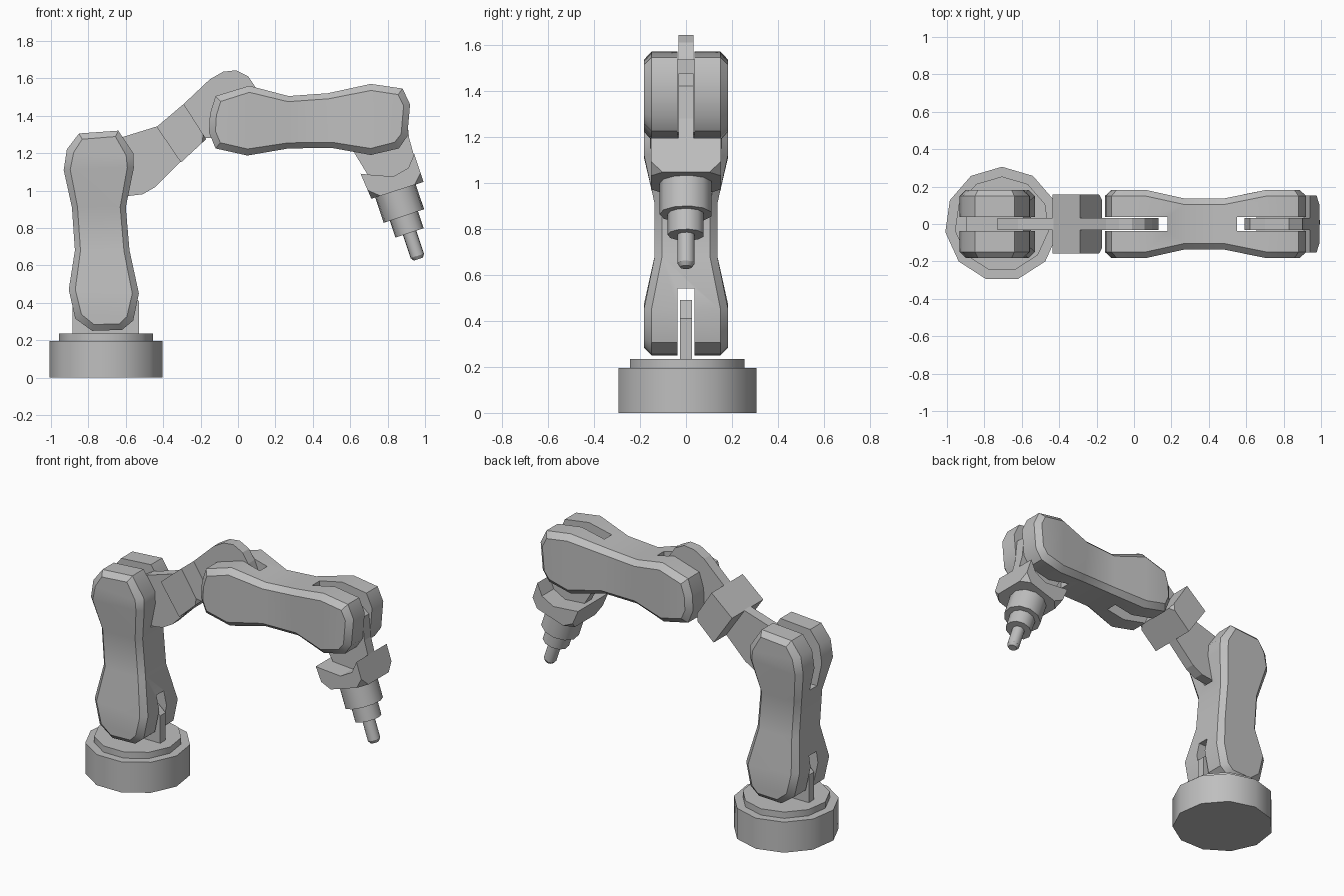
import bpy, bmesh, math
from mathutils import Vector, Matrix

cube = bpy.data.objects.get("Cube")
if cube:
    bpy.data.objects.remove(cube, do_unlink=True)

grey = bpy.data.materials.new("plain_grey")
grey.use_nodes = True
COLOUR = (0.52, 0.52, 0.52, 1)
grey.diffuse_color = COLOUR
grey.node_tree.nodes["Principled BSDF"].inputs["Base Color"].default_value = COLOUR


def finish(name, bm):
    """Turn a bmesh into a grey object."""
    bmesh.ops.recalc_face_normals(bm, faces=bm.faces[:])
    mesh = bpy.data.meshes.new(name)
    bm.to_mesh(mesh)
    bm.free()
    mesh.materials.append(grey)
    ob = bpy.data.objects.new(name, mesh)
    bpy.context.collection.objects.link(ob)
    return ob


def smooth(ob, degrees=35):
    bpy.ops.object.select_all(action='DESELECT')
    ob.select_set(True)
    bpy.context.view_layer.objects.active = ob
    bpy.ops.object.shade_smooth_by_angle(angle=math.radians(degrees))


def plate(name, profile, half, corners=(), bevel=0.05):
    """Extrude an x-z profile to y = +-half, cutting the given corners."""
    bm = bmesh.new()
    rings = [[bm.verts.new((x, y, z)) for x, z in profile] for y in (-half, half)]
    n = len(profile)
    for ring in rings:
        bm.faces.new(ring)
    for i in range(n):
        j = (i + 1) % n
        bm.faces.new((rings[0][i], rings[0][j], rings[1][j], rings[1][i]))
    cut = [ring[i] for ring in rings for i in corners]
    if cut:
        bmesh.ops.bevel(bm, geom=cut, offset=bevel, segments=1, affect='VERTICES')
    return finish(name, bm)


def cylinder(name, start, axis, length, r1, r2=None, sides=11):
    """Cylinder or cone running from start along axis."""
    bm = bmesh.new()
    bmesh.ops.create_cone(bm, cap_ends=True, segments=sides, radius1=r1,
                          radius2=r1 if r2 is None else r2, depth=length)
    axis = Vector(axis).normalized()
    # First vertex of the ring points along +x
    side = Vector((0, 1, 0)).cross(axis)
    frame = Matrix((side, axis.cross(side), axis)).transposed().to_4x4()
    spin = Matrix.Rotation(0 if axis.z > 0 else math.pi, 4, 'Z')
    centre = Vector(start) + axis * length / 2
    bm.transform(Matrix.Translation(centre) @ frame @ spin)
    ob = finish(name, bm)
    smooth(ob)
    return ob


def inset(points, amounts):
    """Move each point of a closed outline towards its inside."""
    area = sum(a.cross(b) for a, b in zip(points, points[1:] + points[:1]))
    sign = 1 if area > 0 else -1
    result = []
    for i, p in enumerate(points):
        a = (p - points[i - 1]).normalized()
        b = (points[(i + 1) % len(points)] - p).normalized()
        t = (a + b).normalized()
        result.append(p + Vector((-t.y, t.x)) * sign * amounts[i])
    return result


WIDTHS = (0.183, 0.183, 0.183, 0.137, 0.137, 0.183, 0.183, 0.183)
INSETS = (0.035, 0.04, 0.035, 0.03, 0.03, 0.035, 0.04, 0.035)


def arm(name, side_a, side_b, slots):
    """Waisted, chamfered arm from paired outline points, slotted at both ends."""
    outline = [Vector(p) for p in side_a] + [Vector(p) for p in reversed(side_b)]
    widths = WIDTHS + WIDTHS[::-1]
    inner = inset(outline, INSETS + INSETS[::-1])
    n, m = len(outline), len(side_a)
    bm = bmesh.new()

    def ring(points, sign, drop):
        return [bm.verts.new((p.x, sign * (w - drop), p.y)) for p, w in zip(points, widths)]

    rings = [ring(inner, -1, 0), ring(outline, -1, 0.033),
             ring(outline, 1, 0.033), ring(inner, 1, 0)]
    for r, s in zip(rings, rings[1:]):
        for i in range(n):
            j = (i + 1) % n
            bm.faces.new((r[i], r[j], s[j], s[i]))
    for r in (rings[0], rings[3]):
        for i in range(m - 1):
            bm.faces.new((r[i], r[i + 1], r[n - 2 - i], r[n - 1 - i]))
    ob = finish(name, bm)
    # Fork slots
    for x0, x1, z0, z1 in slots:
        cutter = plate("slot_cutter", [(x0, z0), (x1, z0), (x1, z1), (x0, z1)], 0.037)
        mod = ob.modifiers.new("slot", 'BOOLEAN')
        mod.operation = 'DIFFERENCE'
        mod.solver = 'EXACT'
        mod.object = cutter
        bpy.context.view_layer.objects.active = ob
        bpy.ops.object.modifier_apply(modifier=mod.name)
        bpy.data.objects.remove(cutter, do_unlink=True)
    smooth(ob)
    return ob


# Round base and turntable
cylinder("base", (-0.706, 0, 0), (0, 0, 1), 0.195, 0.306)
cylinder("turntable", (-0.706, 0, 0.19), (0, 0, 1), 0.045, 0.254)

# Fin carrying the lower arm
plate("base_fin", [(-0.885, 0.23), (-0.53, 0.23), (-0.53, 0.41),
                   (-0.62, 0.49), (-0.80, 0.49), (-0.885, 0.41)], 0.027)

# Lower arm
arm("lower_arm",
    [(-0.78, 0.25), (-0.87, 0.315), (-0.905, 0.47), (-0.872, 0.68),
     (-0.888, 0.91), (-0.932, 1.11), (-0.915, 1.22), (-0.85, 1.305)],
    [(-0.62, 0.255), (-0.56, 0.305), (-0.53, 0.45), (-0.58, 0.68),
     (-0.60, 0.91), (-0.557, 1.12), (-0.56, 1.20), (-0.64, 1.32)],
    [(-1.1, -0.4, 0.1, 0.54), (-1.1, -0.4, 0.96, 1.5)])

# Elbow: link plate, cross block, second link plate
plate("elbow_link_lower",
      [(-0.73, 1.22), (-0.73, 1.06), (-0.68, 0.99), (-0.59, 0.97), (-0.51, 0.98),
       (-0.44, 1.02), (-0.29, 1.17), (-0.41, 1.35), (-0.62, 1.285)], 0.033)
plate("elbow_block", [(-0.435, 1.34), (-0.29, 1.463), (-0.17, 1.275), (-0.305, 1.15)],
      0.157, corners=(2,), bevel=0.03)
plate("elbow_link_upper",
      [(-0.29, 1.463), (-0.15, 1.595), (-0.08, 1.635), (-0.01, 1.643), (0.055, 1.61),
       (0.095, 1.55), (0.13, 1.46), (0.11, 1.36), (0.03, 1.29), (-0.18, 1.28)], 0.033)

# Upper arm
arm("upper_arm",
    [(-0.15, 1.41), (-0.12, 1.505), (0.06, 1.56), (0.27, 1.505),
     (0.48, 1.52), (0.71, 1.57), (0.88, 1.545), (0.92, 1.46)],
    [(-0.155, 1.31), (-0.12, 1.225), (0.05, 1.187), (0.27, 1.225),
     (0.50, 1.228), (0.71, 1.19), (0.86, 1.225), (0.905, 1.29)],
    [(-0.4, 0.18, 1.0, 1.8), (0.55, 1.2, 1.0, 1.8)])

# Wrist plate and cupped flange
plate("wrist_link",
      [(0.59, 1.33), (0.62, 1.43), (0.70, 1.475), (0.83, 1.475), (0.90, 1.42),
       (0.915, 1.28), (0.94, 1.19), (0.90, 1.07), (0.72, 1.04), (0.62, 1.205)], 0.033)
plate("wrist_flange",
      [(0.655, 1.09), (0.70, 1.085), (0.83, 1.075), (0.91, 1.12), (0.942, 1.195),
       (0.992, 1.046), (0.713, 0.956)], 0.152, corners=(5, 6), bevel=0.05)

# Stepped tool along the wrist axis
AXIS = Vector((0.318, 0, -0.948))
TOP = Vector((0.841, 0, 1.001))
for name, start, length, r1, r2 in (
        ("tool_collar", -0.01, 0.155, 0.115, None),
        ("tool_sleeve", 0.14, 0.10, 0.08, None),
        ("tool_rod", 0.235, 0.135, 0.038, None),
        ("tool_tip", 0.37, 0.018, 0.038, 0.026)):
    cylinder(name, TOP + AXIS * start, AXIS, length, r1, r2)
